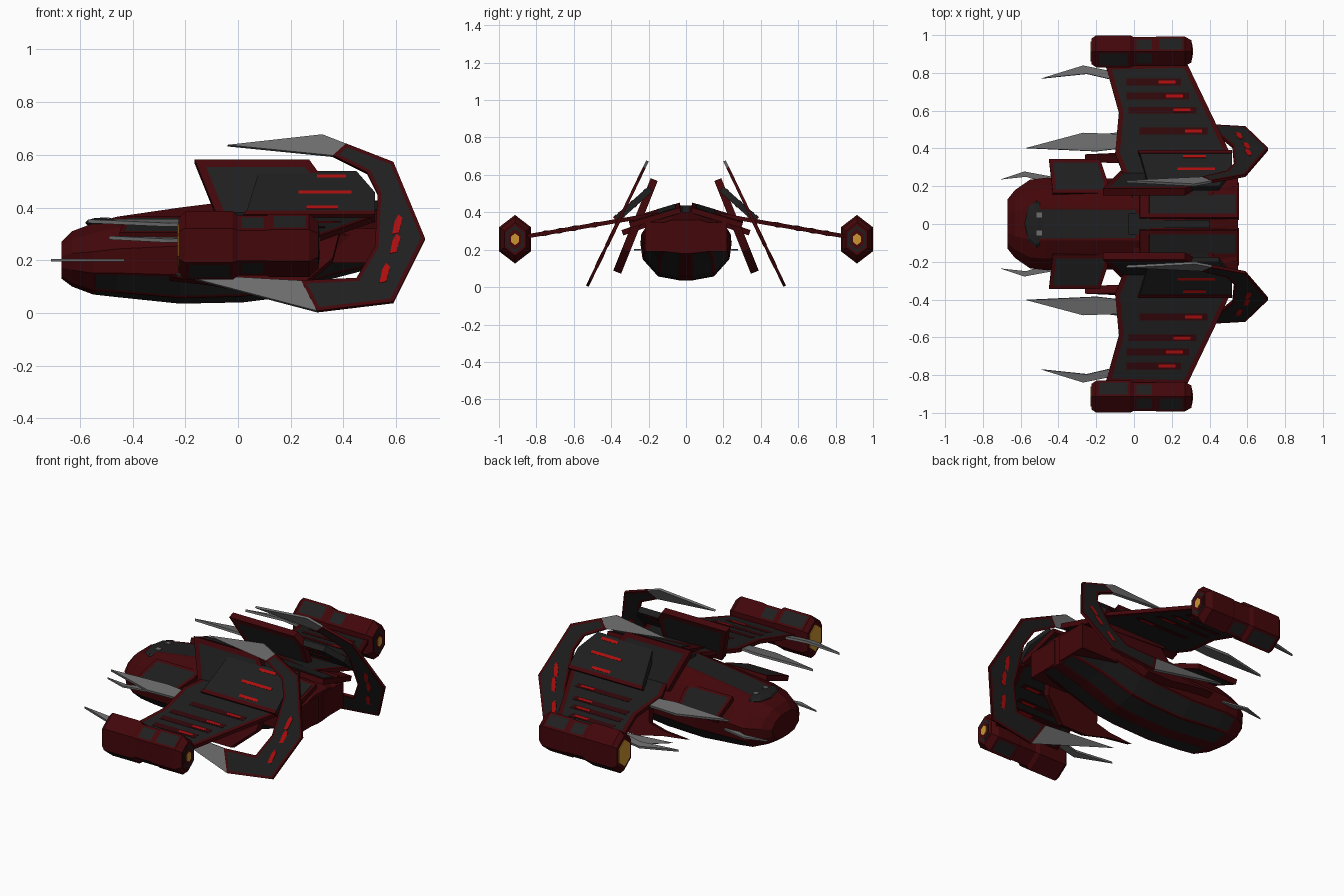
import bpy, bmesh, math
from mathutils import Vector

if "Cube" in bpy.data.objects:
    bpy.data.objects.remove(bpy.data.objects["Cube"])

def mat(name, r, g, b):
    m = bpy.data.materials.new(name)
    m.diffuse_color = (r, g, b, 1)
    m.use_nodes = True
    m.node_tree.nodes["Principled BSDF"].inputs["Base Color"].default_value = m.diffuse_color
    return m

RED = mat("dark red", 0.055, 0.002, 0.003)
DARK = mat("charcoal", 0.0135, 0.0135, 0.0135)
DEEP = mat("deep red", 0.03, 0.002, 0.003)
GLOW = mat("bright red", 0.42, 0.004, 0.004)
STEEL = mat("steel grey", 0.15, 0.15, 0.15)
AMBER = mat("amber", 0.6, 0.3, 0.03)

def finish(name, bm, mats, mirror=True):
    bmesh.ops.recalc_face_normals(bm, faces=bm.faces)
    me = bpy.data.meshes.new(name)
    bm.to_mesh(me)
    bm.free()
    for m in mats:
        me.materials.append(m)
    ob = bpy.data.objects.new(name, me)
    bpy.context.collection.objects.link(ob)
    if mirror:
        mod = ob.modifiers.new("mirror", 'MIRROR')
        mod.use_axis = (False, True, False)
        mod.use_mirror_merge = False
    return ob

def plate(name, pts, place, thick, mats, border=0):
    """Flat outline put on a plane, thickened, optionally with an inset panel on both faces."""
    bm = bmesh.new()
    co = [Vector(place(*p)) for p in pts]
    n = (Vector(place(1, 0)) - Vector(place(0, 0))).cross(
        Vector(place(0, 1)) - Vector(place(0, 0))).normalized() * thick / 2
    a = [bm.verts.new(c + n) for c in co]
    b = [bm.verts.new(c - n) for c in co]
    caps = [bm.faces.new(a), bm.faces.new(b[::-1])]
    k = len(co)
    for i in range(k):
        j = (i + 1) % k
        bm.faces.new((a[j], a[i], b[i], b[j]))
    if border:
        bmesh.ops.recalc_face_normals(bm, faces=bm.faces)
        bmesh.ops.inset_region(bm, faces=caps, thickness=border, use_even_offset=True)
        for f in caps:
            f.material_index = 1
    return finish(name, bm, mats)

def loft(name, rings, mats, panel, border, mirror=True):
    """Skin rings of points; panel(segment, side) picks faces; each side's run gets one dark inset."""
    bm = bmesh.new()
    vs = [[bm.verts.new(c) for c in r] for r in rings]
    k = len(rings[0])
    runs = []
    for i in range(k):
        j = (i + 1) % k
        run = []
        for s in range(len(vs) - 1):
            f = bm.faces.new((vs[s][i], vs[s][j], vs[s + 1][j], vs[s + 1][i]))
            if panel(s, i):
                run.append(f)
        runs.append(run)
    bm.faces.new(vs[0])
    bm.faces.new(vs[-1][::-1])
    bmesh.ops.recalc_face_normals(bm, faces=bm.faces)
    for run in runs:
        if run:
            bmesh.ops.inset_region(bm, faces=run, thickness=border, use_even_offset=True)
            for f in run:
                f.material_index = 1
    return finish(name, bm, mats, mirror)

def box(name, x0, x1, y0, y1, z0, z1, m, mirror=True):
    bm = bmesh.new()
    bmesh.ops.create_cube(bm, size=1)
    for v in bm.verts:
        v.co = ((x0 + x1) / 2 + v.co.x * (x1 - x0), (y0 + y1) / 2 + v.co.y * (y1 - y0),
                (z0 + z1) / 2 + v.co.z * (z1 - z0))
    return finish(name, bm, [m], mirror)

def rect(x0, x1, y0, y1):
    return [(x0, y0), (x1, y0), (x1, y1), (x0, y1)]

# planes on which the plates lie
def on_wing(x, y): return (x, y, 0.355 - 0.17 * (y - 0.36))
def on_blade(x, z): return (x, 0.53 - 0.48 * z, z)
def on_fin(x, z): return (x, 0.17 + 0.4 * (0.575 - z), z)
def on_slope(x, t): return (x, 0.19 + 0.18 * t, 0.525 - 0.16 * t)
def on_shoulder(x, y): return (x, y, 0.35 - 0.35 * (y - 0.17))
def on_arm(x, y): return (x, y, 0.43 - 0.3 * (y - 0.05) - 0.05 * (x - 0.06))
def on_level(x, y): return (x, y, 0.2)

# faceted hull: x, half width, bottom, top
half = [(.36, 1), (.75, .86), (1, .6), (.95, .3), (.62, .06), (.12, 0)]
section = half + [(-y, z) for y, z in reversed(half)]
stations = [(-.67, .13, .13, .27), (-.63, .18, .1, .31), (-.55, .235, .07, .34), (-.46, .245, .06, .365),
            (-.22, .24, .035, .4), (.02, .24, .04, .43), (.14, .24, .055, .43),
            (.36, .23, .13, .41), (.55, .2, .18, .36)]
rings = [[(x, w * y, b + (t - b) * z) for y, z in section] for x, w, b, t in stations]
def hull_panel(s, i):
    if i in (3, 4, 6, 7):
        return s >= 2
    return i == 11 and 2 <= s <= 4
loft("hull", rings, [RED, DARK], hull_panel, 0.011, False)

# cockpit dome, sensor marks, spine, engines
bm = bmesh.new()
bmesh.ops.create_uvsphere(bm, u_segments=8, v_segments=6, radius=1)
for v in bm.verts:
    v.co = (-.515 + v.co.x * .065, v.co.y * .125, .342 + v.co.z * .02)
finish("cockpit_dome", bm, [DARK], False)
box("sensor_mark", -.515, -.487, .035, .06, .35, .363, STEEL)
box("spine_collar", -.03, .08, -.055, .055, .4, .437, DARK, False)
box("spine", .08, .4, -.022, .022, .4, .436, DARK, False)
box("engine_block", .3, .555, .02, .22, .19, .345, RED)
box("engine_rib", .06, .54, .17, .2, .3, .385, RED)

# arms carrying the wings over the engines, with a dark strip
plate("wing_arm", rect(.03, .55, .03, .3), on_arm, .03, [RED])
plate("arm_panel", rect(.08, .535, .05, .15), on_arm, .036, [DARK])

# shoulder plates
plate("shoulder_plate", [(-.45, .34), (-.43, .16), (-.14, .16), (-.14, .22), (-.18, .34)],
      on_shoulder, .03, [RED, DARK], .02)

# upright fins and the lower guard below the wing
plate("fin", [(-.165, .575), (.27, .575), (.31, .52), (.31, .34), (-.07, .34)],
      on_fin, .04, [RED, DARK], .03)
plate("lower_guard", [(-.26, .13), (-.1, .112), (.05, .08), (.22, .08), (.36, .2), (.4, .36), (.05, .36),
                      (.0, .16), (-.1, .14)], on_fin, .045, [RED])

# sloped panel between fin and wing, with lights
plate("sloped_panel", [(.08, 0), (.45, 0), (.52, .5), (.52, 1), (.03, 1)], on_slope, .035, [DARK])
plate("sloped_panel_rim", [(.03, .95), (.52, .95), (.52, 1.04), (.02, 1.04)], on_slope, .041, [RED])
for i, (t, x0, x1) in enumerate(((.12, .3, .41), (.5, .23, .43), (.86, .26, .38))):
    plate("panel_light_%d" % i, rect(x0, x1, t - .035, t + .035), on_slope, .039, [GLOW])

# swept wings with slats and lights
plate("wing", [(-.15, .84), (-.08, .59), (-.1, .37), (.0, .12), (.4, .12), (.51, .37), (.28, .85)],
      on_wing, .022, [RED, DARK], .025)
for i, (y, x0, x1) in enumerate(((.75, -.04, .25), (.675, -.04, .29), (.6, -.03, .33), (.49, .03, .39))):
    plate("wing_slat_%d" % i, rect(x0, x1, y - .018, y + .018), on_wing, .025, [DEEP])
    plate("wing_light_%d" % i, rect(x1 - .12, x1 - .03, y - .008, y + .008), on_wing, .028, [GLOW])

# steel claws on the wing edge and the nose
plate("outer_claw", [(-.49, .77), (-.27, .838), (-.13, .81), (-.12, .765), (-.25, .795)], on_wing, .014, [STEEL])
plate("inner_claw", [(-.57, .402), (-.27, .482), (-.07, .475), (-.07, .4), (-.2, .385)], on_wing, .014, [STEEL])
plate("nose_claw", [(-.71, .235), (-.58, .278), (-.43, .25), (-.43, .2), (-.57, .25)], on_level, .01, [STEEL])

# crescent blades at the rear
plate("crescent_blade", [(.41, .64), (.59, .57), (.71, .28), (.59, .04), (.3, .005), (.24, .12), (.45, .13),
                         (.52, .25), (.53, .45), (.49, .53), (.36, .595)], on_blade, .016, [RED, DARK], .014)
plate("upper_blade_tip", [(-.04, .635), (.32, .675), (.41, .64), (.36, .595)], on_blade, .014, [STEEL])
plate("lower_blade_tip", [(-.24, .147), (.24, .12), (.3, .005)], on_blade, .014, [STEEL])
for i, (x, z) in enumerate(((.605, .335), (.597, .262), (.557, .15))):
    plate("blade_light_%d" % i, [(x - .02, z - .04), (x + .005, z - .035), (x + .02, z + .02), (x + .005, z + .035),
                                 (x - .01, z + .01)], on_blade, .02, [GLOW])

# wingtip pods: hexagonal, stepped
def hexagon(x, s):
    return [(x, .914 + .098 * s * math.cos(math.radians(30 + 60 * i)),
             .256 + .13 * s * math.sin(math.radians(30 + 60 * i))) for i in range(6)]
pod = [(-.225, .8), (-.2, 1), (-.02, 1), (.0, .88), (.11, .88), (.12, .92), (.27, .92), (.305, .68)]
loft("wingtip_pod", [hexagon(x, s) for x, s in pod], [RED, DARK],
     lambda s, i: (s == 1 and i in (1, 4)) or (s == 3 and i in (0, 1, 4)) or (s == 5 and i in (0, 3)), .014)
for name, x0, x1, s, m in (("pod_front_lens", -.229, -.22, .62, AMBER), ("pod_rear_ring", .3, .307, .55, DARK),
                           ("pod_rear_inner", .3, .309, .42, RED), ("pod_rear_lamp", .3, .312, .24, AMBER)):
    loft(name, [hexagon(x0, s), hexagon(x1, s)], [m], lambda s, i: False, .01)
